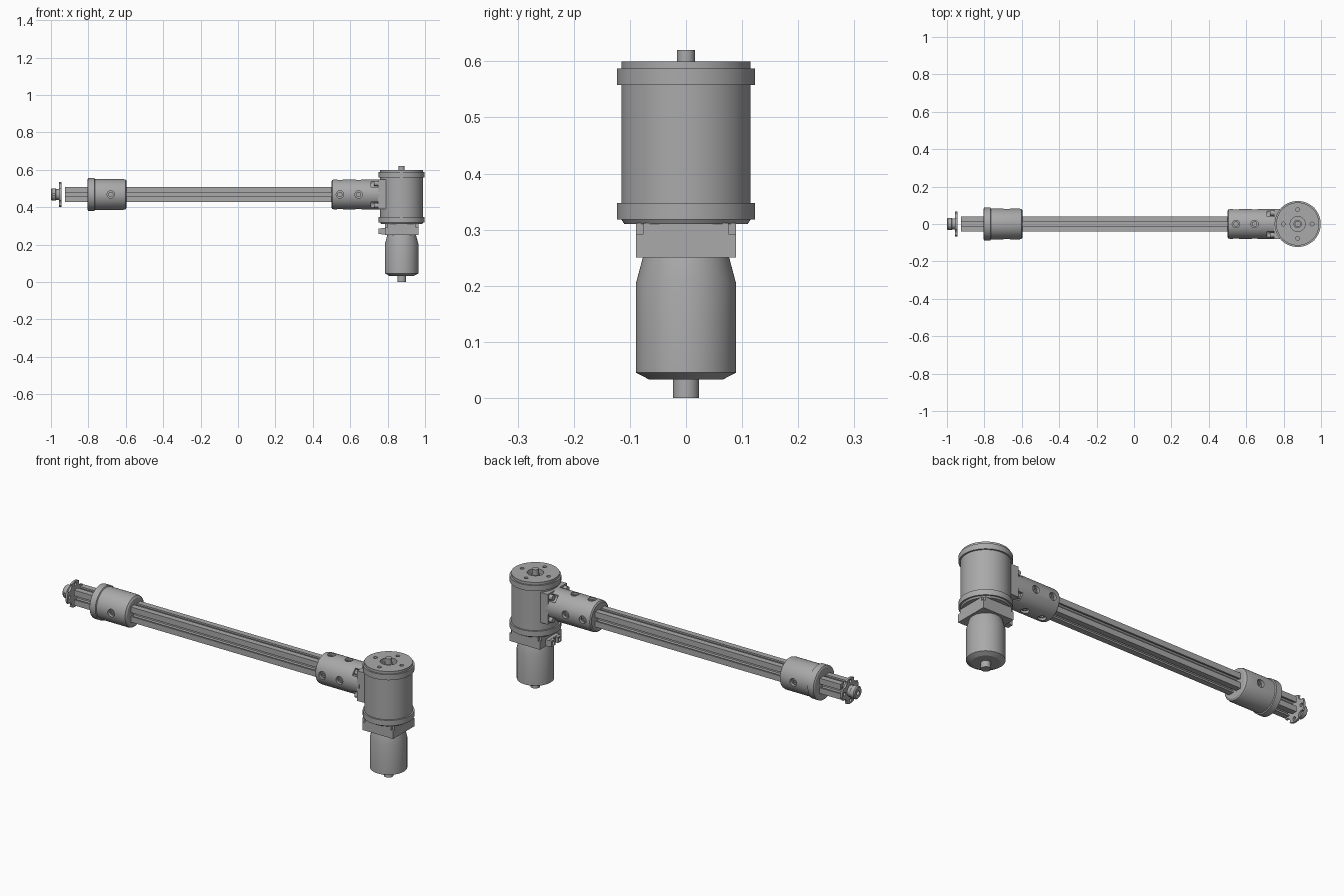
import bpy, bmesh, math
from mathutils import Matrix, Vector

if "Cube" in bpy.data.objects:
    bpy.data.objects.remove(bpy.data.objects["Cube"])

AXIS_Z = 0.468      # height of the horizontal arm
DRUM_X = 0.875      # position of the vertical gearbox
ALONG_X = Matrix.Translation((0, 0, AXIS_Z)) @ Matrix.Rotation(math.pi / 2, 4, 'Y')
UPRIGHT = Matrix.Translation((DRUM_X, 0, 0))

metal = bpy.data.materials.new("plain grey metal")
metal.use_nodes = True
grey = (0.4, 0.4, 0.4, 1)
metal.diffuse_color = grey
metal.node_tree.nodes["Principled BSDF"].inputs["Base Color"].default_value = grey


def finish(name, bm, frame=Matrix()):
    bmesh.ops.transform(bm, matrix=frame, verts=bm.verts)
    bmesh.ops.recalc_face_normals(bm, faces=bm.faces)
    mesh = bpy.data.meshes.new(name)
    bm.to_mesh(mesh)
    bm.free()
    mesh.materials.append(metal)
    ob = bpy.data.objects.new(name, mesh)
    bpy.context.collection.objects.link(ob)
    return ob


def lathe(name, profile, frame, sides=64):
    """Turn (radius, height) points around local z; ends on the axis are closed."""
    bm = bmesh.new()
    pts = [(0, profile[0][1])] + profile + [(0, profile[-1][1])]
    verts = [bm.verts.new((r, 0, h)) for r, h in pts]
    edges = [bm.edges.new(pair) for pair in zip(verts, verts[1:])]
    bmesh.ops.spin(bm, geom=verts + edges, axis=(0, 0, 1), cent=(0, 0, 0),
                   angle=math.tau, steps=sides)
    bmesh.ops.remove_doubles(bm, verts=bm.verts, dist=1e-5)
    return finish(name, bm, frame)


def box(name, low, high):
    bm = bmesh.new()
    bmesh.ops.create_cube(bm, size=1)
    low, high = Vector(low), Vector(high)
    frame = Matrix.Translation((low + high) / 2) @ Matrix.Diagonal((high - low).to_4d())
    frame[3][3] = 1
    return finish(name, bm, frame)


def rod(name, start, end, radius, sides=24):
    start, end = Vector(start), Vector(end)
    turn = (end - start).to_track_quat('Z', 'Y').to_matrix().to_4x4()
    return lathe(name, [(radius, 0), (radius, (end - start).length)],
                 Matrix.Translation(start) @ turn, sides)


def cut(ob, cutters):
    """Subtract every cutter, bake the result and delete the cutters."""
    for c in cutters:
        mod = ob.modifiers.new("cut", 'BOOLEAN')
        mod.operation, mod.solver, mod.object = 'DIFFERENCE', 'EXACT', c
    bpy.context.view_layer.update()
    graph = bpy.context.evaluated_depsgraph_get()
    baked = bpy.data.meshes.new_from_object(ob.evaluated_get(graph))
    ob.modifiers.clear()
    ob.data = baked
    for c in cutters:
        bpy.data.objects.remove(c)


def radial(x, side, r):
    """Point at distance r from the arm axis on one of its four sides."""
    a = side * math.pi / 2
    return (x, r * math.cos(a), AXIS_Z + r * math.sin(a))


# Slotted square extrusion: one quarter of the outline, turned four times
quarter = [(0.04, -0.04), (0.04, -0.01), (0.031, -0.01), (0.031, -0.02), (0.024, -0.02),
           (0.015, -0.011), (0.015, 0.011), (0.024, 0.02), (0.031, 0.02), (0.031, 0.01),
           (0.04, 0.01)]
bm = bmesh.new()
outline = []
for k in range(4):
    turn = Matrix.Rotation(k * math.pi / 2, 3, 'Z')
    outline += [bm.verts.new(turn @ Vector((a, b, -0.925))) for a, b in quarter]
face = bm.faces.new(outline)
grown = bmesh.ops.extrude_face_region(bm, geom=[face])["geom"]
bmesh.ops.translate(bm, vec=(0, 0, 1.62),
                    verts=[g for g in grown if isinstance(g, bmesh.types.BMVert)])
finish("slotted_arm", bm, ALONG_X)

# Clamping sleeves with screw holes
outer = lathe("outer_sleeve", [(0.08, -0.805), (0.0875, -0.801), (0.0875, -0.768),
                               (0.082, -0.765), (0.082, -0.612), (0.079, -0.601),
                               (0.07, -0.595)], ALONG_X)
inner = lathe("inner_sleeve", [(0.071, 0.5), (0.078, 0.505), (0.08, 0.515), (0.08, 0.76)],
              ALONG_X)
for sleeve, places in ((outer, [(-0.68, 0), (-0.68, 2)]),
                       (inner, [(x, s) for x in (0.545, 0.645) for s in range(4)])):
    cut(sleeve, [rod("hole", radial(x, s, 0.062), radial(x, s, 0.1), 0.02)
                 for x, s in places])
    for x, s in places:
        screw = rod("sleeve_screw", radial(x, s, 0.055), radial(x, s, 0.071), 0.014)
        cut(screw, [rod("socket", radial(x, s, 0.064), radial(x, s, 0.08), 0.008, 6)])

# Bolted joint between sleeve and gearbox
corners = [(a, b) for a in (-0.059, 0.059) for b in (-0.059, 0.059)]
cut(inner, [rod("pocket", (0.712, a, AXIS_Z + b), (0.75, a, AXIS_Z + b), 0.021)
            for a, b in corners])
box("joint_plate", (0.748, -0.079, AXIS_Z - 0.079), (0.83, 0.079, AXIS_Z + 0.079))
for a, b in corners:
    rod("joint_bolt", (0.728, a, AXIS_Z + b), (0.75, a, AXIS_Z + b), 0.014)

# End flange: lobed disc and hollow stub
flange = lathe("end_flange", [(0.067, -0.956), (0.067, -0.945)], ALONG_X)
notches, holes = [], []
for k in range(4):
    notches.append(rod("notch", radial(-0.97, k + 0.5, 0.073),
                       radial(-0.93, k + 0.5, 0.073), 0.022))
    holes.append(rod("hole", radial(-0.97, k, 0.05), radial(-0.93, k, 0.05), 0.009))
cut(flange, notches + holes)
stub = lathe("end_stub", [(0.012, -0.965), (0.012, -1), (0.028, -1), (0.033, -0.995),
                          (0.033, -0.975), (0.029, -0.972), (0.029, -0.95)], ALONG_X)
cut(stub, [rod("cross_hole", (-0.985, -0.05, AXIS_Z), (-0.985, -0.022, AXIS_Z), 0.006)])

# Gearbox drum with two collars and a recessed top around the shaft
drum = lathe("gearbox_drum", [(0.11, 0.31), (0.115, 0.318), (0.123, 0.318), (0.123, 0.347),
                              (0.115, 0.347), (0.115, 0.558), (0.123, 0.558),
                              (0.123, 0.587), (0.115, 0.587), (0.115, 0.6), (0.04, 0.6),
                              (0.04, 0.57), (0.022, 0.57)], UPRIGHT, 96)
cut(drum, [rod("hole", (DRUM_X + 0.077 * math.cos(k * math.pi / 2),
                        0.077 * math.sin(k * math.pi / 2), 0.58),
               (DRUM_X + 0.077 * math.cos(k * math.pi / 2),
                0.077 * math.sin(k * math.pi / 2), 0.62), 0.01) for k in range(4)])
lathe("output_shaft", [(0.022, 0.565), (0.022, 0.59), (0.016, 0.59), (0.016, 0.62)],
      UPRIGHT, 32)

# Square adapter with notched upper corners
adapter = box("motor_adapter", (DRUM_X - 0.089, -0.089, 0.25),
              (DRUM_X + 0.089, 0.089, 0.312))
cut(adapter, [box("corner_notch", (DRUM_X + sx * 0.09 - 0.014, sy * 0.09 - 0.014, 0.292),
                  (DRUM_X + sx * 0.09 + 0.014, sy * 0.09 + 0.014, 0.33))
              for sx in (-1, 1) for sy in (-1, 1)])

# Cable terminals on the arm side of the adapter
box("terminal_base", (0.766, -0.045, 0.255), (0.79, 0.045, 0.288))
for y in (-0.026, 0.026):
    lug = box("terminal_lug", (0.752, y - 0.015, 0.256), (0.768, y + 0.015, 0.287))
    cut(lug, [rod("hole", (0.74, y, 0.271), (0.764, y, 0.271), 0.009)])

# Motor can and rear shaft
lathe("motor_can", [(0.066, 0.033), (0.089, 0.045), (0.089, 0.205), (0.077, 0.25)], UPRIGHT)
lathe("motor_rear_shaft", [(0.023, 0), (0.023, 0.036)], UPRIGHT, 32)

# Smooth the turned surfaces, keep machined edges crisp
bpy.ops.object.select_all(action='DESELECT')
for ob in bpy.context.scene.objects:
    if ob.type == 'MESH':
        ob.select_set(True)
        bpy.context.view_layer.objects.active = ob
bpy.ops.object.shade_smooth_by_angle(angle=math.radians(25))
